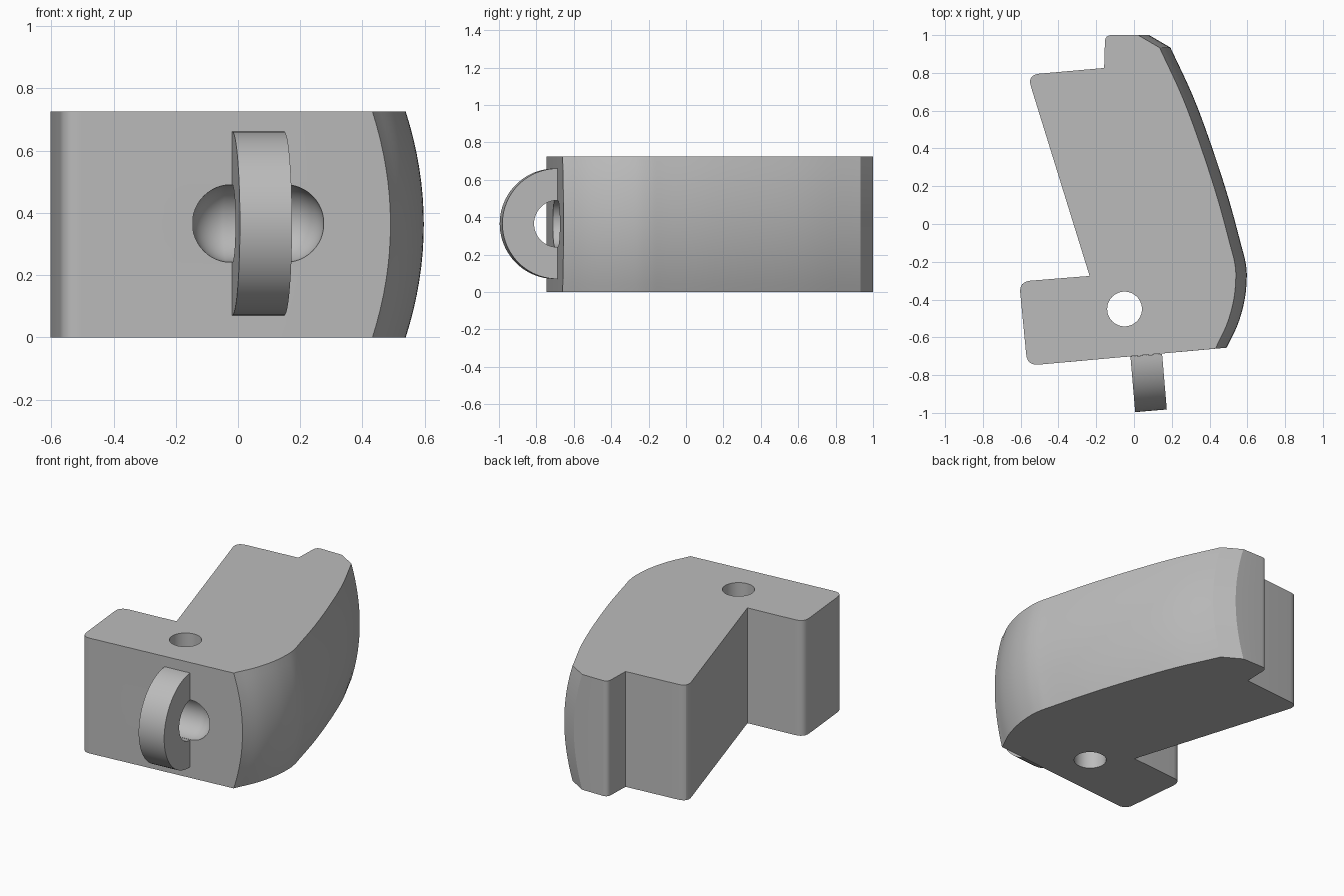
import bpy, bmesh, math
from mathutils import Vector, Matrix

cube = bpy.data.objects.get("Cube")
if cube:
    bpy.data.objects.remove(cube, do_unlink=True)

HEIGHT, MID = 0.725, 0.3625
BULGE = 0.058                      # how far the outer side swells at mid height
SLOPE = 0.085                      # slant of the front face
TURN = math.atan(SLOPE)
LOOP_CENTRE = Vector((0.065, -0.695, MID + 0.003))

grey = bpy.data.materials.new("plain grey")
grey.use_nodes = True
grey.diffuse_color = (0.5, 0.5, 0.5, 1)
grey.node_tree.nodes["Principled BSDF"].inputs["Base Color"].default_value = (0.5, 0.5, 0.5, 1)


def make_object(name, bm):
    bmesh.ops.recalc_face_normals(bm, faces=bm.faces[:])
    mesh = bpy.data.meshes.new(name)
    bm.to_mesh(mesh)
    bm.free()
    mesh.materials.append(grey)
    obj = bpy.data.objects.new(name, mesh)
    bpy.context.collection.objects.link(obj)
    return obj


def loft(bm, rings):
    """Skin a stack of equal closed rings and cap both ends."""
    rows = [[bm.verts.new(p) for p in ring] for ring in rings]
    n = len(rows[0])
    for a, b in zip(rows, rows[1:]):
        for i in range(n):
            j = (i + 1) % n
            bm.faces.new((a[i], a[j], b[j], b[i]))
    bm.faces.new(rows[0])
    bm.faces.new(rows[-1])


def fillet(before, corner, after, reach, steps=6):
    before, corner, after = Vector(before), Vector(corner), Vector(after)
    a = corner + (before - corner).normalized() * reach
    b = corner + (after - corner).normalized() * reach
    return [a.lerp(corner, t).lerp(corner.lerp(b, t), t)
            for t in (k / steps for k in range(steps + 1))]


def smooth_path(pts, steps=5):
    """Catmull-Rom curve through the points."""
    pts = [Vector(p) for p in pts]
    pts = [2 * pts[0] - pts[1]] + pts + [2 * pts[-1] - pts[-2]]
    out = []
    for a, b, c, d in zip(pts, pts[1:], pts[2:], pts[3:]):
        for k in range(steps):
            t = k / steps
            out.append(0.5 * (2 * b + (c - a) * t + (2 * a - 5 * b + 4 * c - d) * t ** 2
                              + (3 * b - a - 3 * c + d) * t ** 3))
    return out + [pts[-2]]


def shade(obj):
    bpy.ops.object.select_all(action="DESELECT")
    obj.select_set(True)
    bpy.context.view_layer.objects.active = obj
    bpy.ops.object.shade_smooth_by_angle(angle=math.radians(22))


# Body outline: the inner side is plain, the outer side swells
corners = [((0.49, -0.655), 0), ((-0.565, -0.75), 0.06), ((-0.608, -0.305), 0.06),
           ((-0.235, -0.275), 0), ((-0.565, 0.79), 0.065), ((-0.158, 0.826), 0),
           ((-0.153, 1.0), 0.035), ((0.08, 1.0), 0)]
inner = []
for i in range(1, len(corners) - 1):
    point, reach = corners[i]
    if reach:
        inner += fillet(corners[i - 1][0], point, corners[i + 1][0], reach)
    else:
        inner.append(Vector(point))
outer = [Vector((0.08, 1.0))] + smooth_path([
    (0.193, 0.934), (0.315, 0.67), (0.415, 0.4), (0.502, 0.13), (0.567, -0.11),
    (0.59, -0.2), (0.597, -0.28), (0.586, -0.4), (0.55, -0.53), (0.49, -0.655)])

LAYERS = 16
rings = []
for k in range(LAYERS + 1):
    u = 2 * k / LAYERS - 1
    shift, z = BULGE * u * u, HEIGHT * k / LAYERS
    ring = [(p.x, p.y, z) for p in inner]
    ring += [(p.x - shift, p.y, z) for p in outer[:-1]]
    ring.append((outer[-1].x - shift, outer[-1].y - SLOPE * shift, z))
    rings.append(ring)
bm = bmesh.new()
loft(bm, rings)
body = make_object("body", bm)

# Cutter for the upright pin hole
bm = bmesh.new()
bmesh.ops.create_cone(bm, cap_ends=True, segments=48, radius1=0.092, radius2=0.092, depth=2,
                      matrix=Matrix.Translation((-0.05, -0.45, MID)))
pin_cutter = make_object("pin_hole_cutter", bm)

# Cutter for the rounded hollow behind the loop: a capsule lying along the front face
bm = bmesh.new()
profile = []
for k in range(1, 24):
    a = math.pi * k / 24
    profile.append((0.125 * math.sin(a), -math.cos(a) * 0.125 + math.copysign(0.087, k - 12)))
loft(bm, [[(x, r * math.cos(t), r * math.sin(t))
           for t in (math.tau * s / 48 for s in range(48))] for r, x in profile])
place = Matrix.Translation(LOOP_CENTRE) @ Matrix.Rotation(TURN, 4, "Z")
bm.transform(place)
hollow_cutter = make_object("hollow_cutter", bm)

for cutter in (pin_cutter, hollow_cutter):
    cutter.hide_render = True
    cutter.hide_viewport = True
    mod = body.modifiers.new(cutter.name, "BOOLEAN")
    mod.object = cutter
    mod.operation = "DIFFERENCE"
    mod.solver = "EXACT"

# Bake the cuts, then drop the cutters
bpy.context.view_layer.update()
graph = bpy.context.evaluated_depsgraph_get()
cut_mesh = bpy.data.meshes.new_from_object(body.evaluated_get(graph))
body.modifiers.clear()
body.data = cut_mesh
for cutter in (pin_cutter, hollow_cutter):
    bpy.data.objects.remove(cutter, do_unlink=True)
shade(body)

# Half-round loop on the front face
angles = [math.pi * k / 40 for k in range(41)]
arch = [(-0.295 * math.sin(a), 0.295 * math.cos(a)) for a in angles]
arch += [(-0.125 * math.sin(a), 0.125 * math.cos(a)) for a in reversed(angles)]
bm = bmesh.new()
loft(bm, [[(x, y, z) for y, z in arch] for x in (-0.084, 0.084)])
bm.transform(place)
shade(make_object("front_loop", bm))
